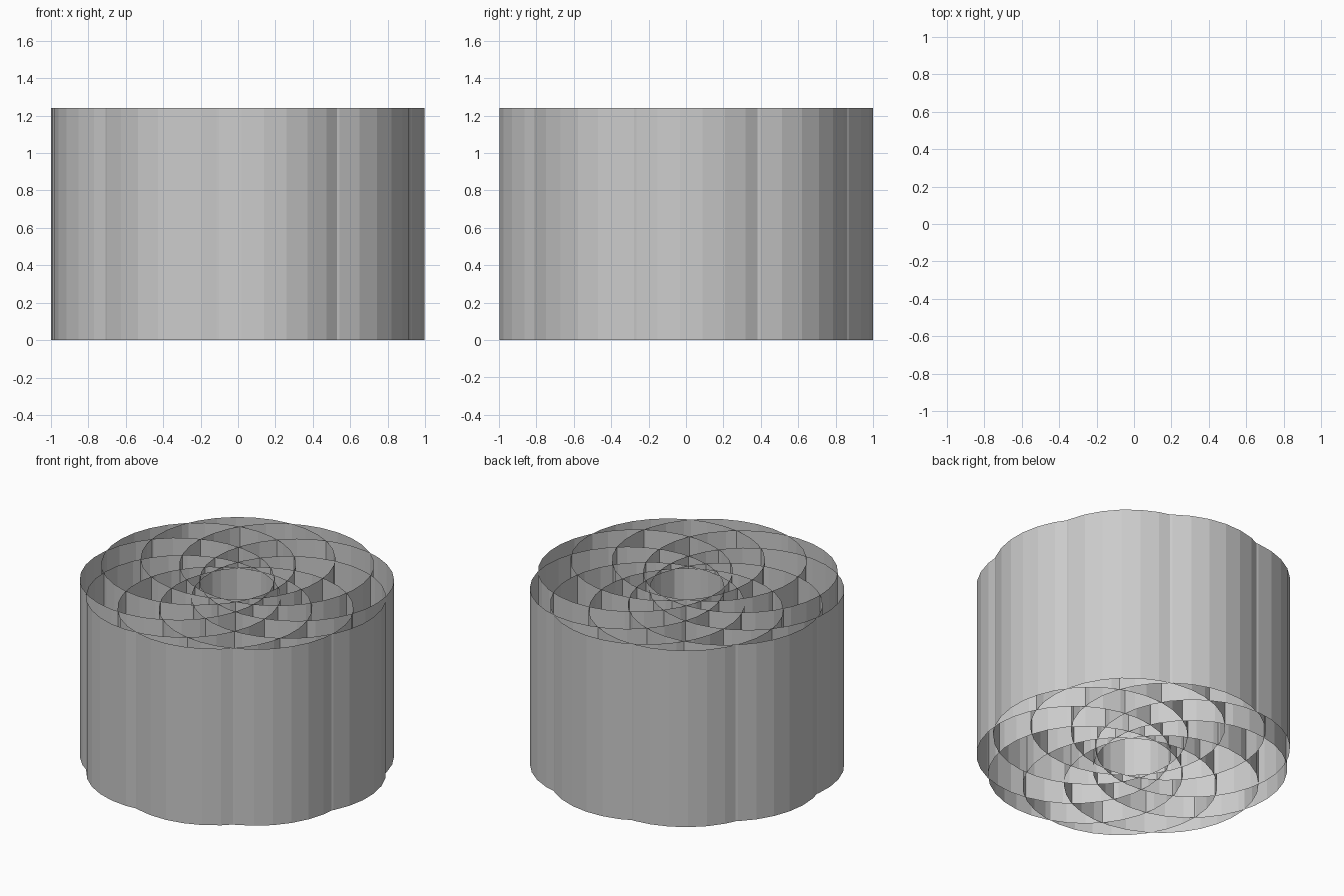
import bpy
from math import radians, cos, sin

cube = bpy.data.objects.get("Cube")
if cube:
    bpy.data.objects.remove(cube, do_unlink=True)

COUNT = 9
RADIUS = 0.62
HEIGHT = 1.24
RING = 0.387                  # distance of tube axes from the ring centre
START = radians(-36.2)        # direction of the first tube
CENTRE = (-0.007, -0.0045)    # ring centre that balances the bounds


def add_tube(index):
    """Open, faceted tube turned together with its place on the ring."""
    turn = radians(360 / COUNT) * index
    angle = START + turn
    bpy.ops.mesh.primitive_cylinder_add(
        vertices=32, radius=RADIUS, depth=HEIGHT, end_fill_type='NOTHING',
        location=(CENTRE[0] + RING * cos(angle),
                  CENTRE[1] + RING * sin(angle), HEIGHT / 2),
        rotation=(0, 0, turn))
    bpy.context.object.name = f"open_tube_{index + 1}"


# Ring of overlapping open tubes
for i in range(COUNT):
    add_tube(i)
